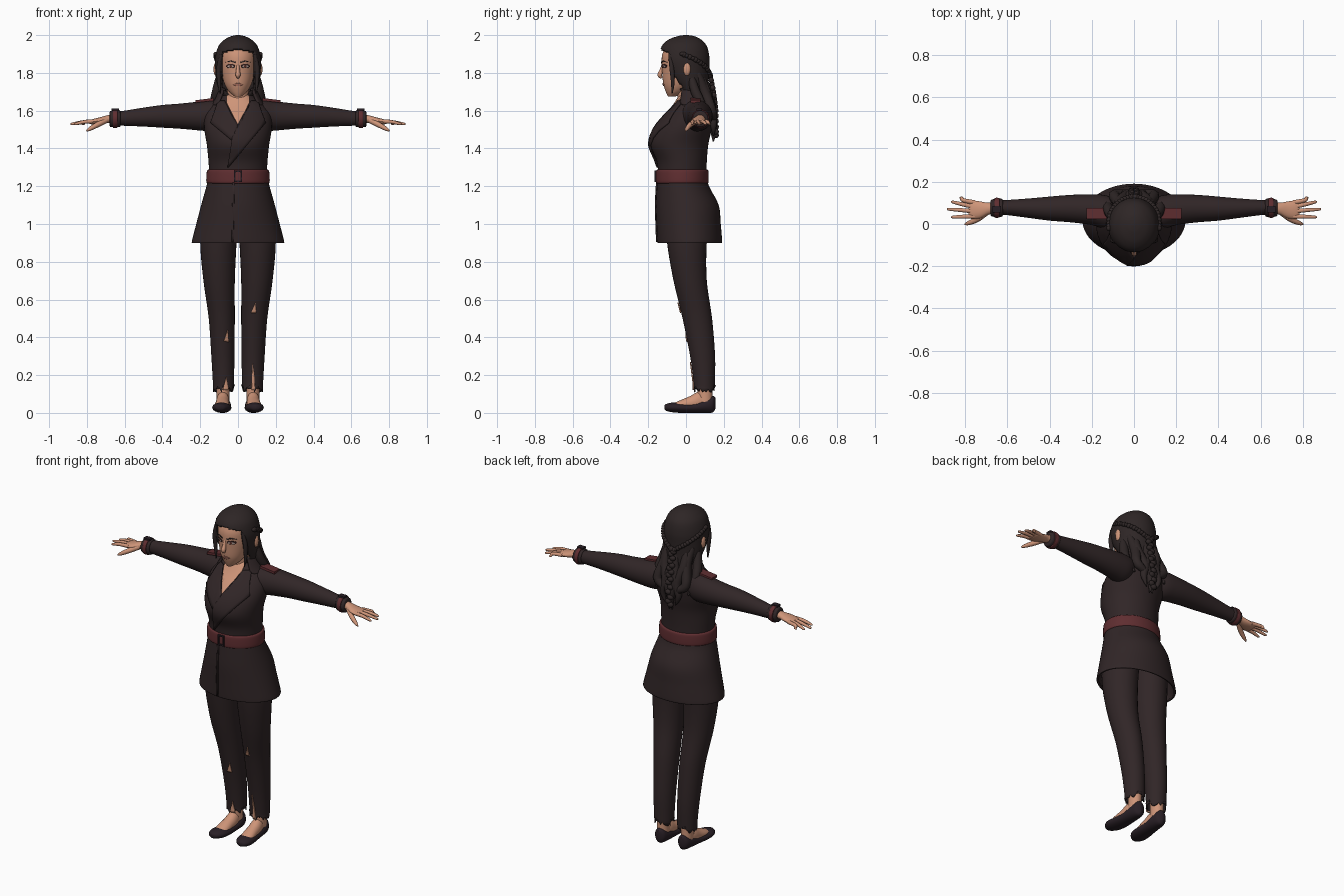
import bpy, bmesh, math, random
from mathutils import Vector
random.seed(4)

def material(name, col):
    m = bpy.data.materials.new(name)
    m.diffuse_color = (*col, 1)
    return m
CLOTH = material("dark cloth", (.030, .019, .020))
HAIR = material("dark hair", (.027, .019, .019))
MAROON = material("maroon leather", (.115, .027, .030))
SKIN = material("skin", (.62, .30, .19))
LIP = material("lips", (.42, .17, .12))
SHOE = material("shoe", (.022, .014, .019))
DARK = material("eye shadow", (.045, .018, .016))
WHITE = material("eye white", (.55, .45, .40))
IRIS = material("iris", (.12, .03, .02))

def finish(name, bm, mat, mirror=False, thick=0, offset=0):
    bmesh.ops.recalc_face_normals(bm, faces=bm.faces)
    me = bpy.data.meshes.new(name)
    bm.to_mesh(me)
    bm.free()
    me.materials.append(mat)
    ob = bpy.data.objects.new(name, me)
    bpy.context.collection.objects.link(ob)
    if thick:
        s = ob.modifiers.new("thickness", 'SOLIDIFY')
        s.thickness, s.offset = thick, offset
    if mirror:
        ob.modifiers.new("mirror", 'MIRROR')
    return ob

def dense(keys, steps=5):
    """Catmull-Rom interpolation of a short list of tuples."""
    k = [Vector(p) for p in keys]
    out = []
    for i in range(len(k) - 1):
        a, b, c, d = k[max(i - 1, 0)], k[i], k[i + 1], k[min(i + 2, len(k) - 1)]
        for s in range(steps):
            t = s / steps
            out.append(b + (c - a) * (t / 2) + (a * 2 - b * 5 + c * 4 - d) * (t * t / 2)
                       + (b * 3 - a - c * 3 + d) * (t ** 3 / 2))
    return out + [k[-1]]

def skin_rings(bm, rings, caps=True):
    n = len(rings[0])
    for r, q in zip(rings, rings[1:]):
        for i in range(n):
            bm.faces.new((r[i], r[(i + 1) % n], q[(i + 1) % n], q[i]))
    if caps:
        bm.faces.new(rings[0])
        bm.faces.new(rings[-1])

def loft(name, axis, secs, mat, n=32, caps=True, rag=0, keep=None, **kw):
    """Ellipse sections (t, centre a, centre b, radius a, radius b) along an axis."""
    bm = bmesh.new()
    rings = []
    for t, a, b, ra, rb in secs:
        ring = []
        for i in range(n):
            w = 2 * math.pi * i / n
            p, q = a + ra * math.cos(w), b + rb * math.sin(w)
            ring.append(bm.verts.new({'x': (t, p, q), 'y': (p, t, q), 'z': (p, q, t)}[axis]))
        rings.append(ring)
    if rag:
        for v in rings[-1]:
            v.co.z += random.uniform(-rag, rag)
    skin_rings(bm, rings, caps)
    if keep:
        bad = [f for f in bm.faces if not keep(f.calc_center_median())]
        bmesh.ops.delete(bm, geom=bad, context='FACES')
    return finish(name, bm, mat, **kw)

def tube(name, pts, mat, n=10, flat=1, **kw):
    """Round strand through points (x, y, z, radius)."""
    bm = bmesh.new()
    d = dense(pts, 4)
    rings = []
    for i, p in enumerate(d):
        dirn = (d[min(i + 1, len(d) - 1)] - d[max(i - 1, 0)]).to_3d().normalized()
        ref = Vector((0, 1, 0)) if abs(dirn.y) < .8 else Vector((0, 0, 1))
        u = dirn.cross(ref).normalized()
        v = dirn.cross(u)
        rings.append([bm.verts.new(p.to_3d() + p[3] * (u * math.cos(w) + v * flat * math.sin(w)))
                      for w in (2 * math.pi * k / n for k in range(n))])
    skin_rings(bm, rings)
    return finish(name, bm, mat, **kw)

def plate(name, secs, outline, mat, off=.004, thick=.006, **kw):
    """Thin panel, outlined in x and z, laid on the front of a vertical loft."""
    bm = bmesh.new()
    bm.faces.new([bm.verts.new((x, 0, z)) for x, z in outline])
    bmesh.ops.triangulate(bm, faces=bm.faces[:])
    bmesh.ops.subdivide_edges(bm, edges=bm.edges[:], cuts=5, use_grid_fill=True)
    for v in bm.verts:
        s = min(zip(secs, secs[1:]), key=lambda q: abs((q[0][0] + q[1][0]) / 2 - v.co.z))
        f = min(1, max(0, (v.co.z - s[0][0]) / (s[1][0] - s[0][0])))
        _, cx, cy, rx, ry = s[0].lerp(s[1], f)
        v.co.y = cy - ry * math.sqrt(max(0, 1 - ((v.co.x - cx) / rx) ** 2)) - off
    return finish(name, bm, mat, thick=thick, **kw)

def ellipse(x, z, a, b, n=14):
    return [(x + a * math.cos(2 * math.pi * i / n), z + b * math.sin(2 * math.pi * i / n)) for i in range(n)]

def ball(name, c, r, mat, **kw):
    bm = bmesh.new()
    bmesh.ops.create_uvsphere(bm, u_segments=14, v_segments=10, radius=1)
    for v in bm.verts:
        v.co = Vector(c) + Vector(v.co[i] * r[i] for i in range(3))
    return finish(name, bm, mat, **kw)

def box(name, c, s, mat, tilt=0, **kw):
    bm = bmesh.new()
    bmesh.ops.create_cube(bm, size=1)
    for v in bm.verts:
        v.co = Vector(v.co[i] * s[i] for i in range(3))
        v.co.z += tilt * v.co.x
        v.co += Vector(c)
    return finish(name, bm, mat, **kw)

# jacket body, lapels and open neckline
torso = dense([(1.25, 0, -.02, .152, .128), (1.33, 0, -.022, .156, .132), (1.42, 0, -.035, .165, .153),
               (1.50, 0, -.015, .178, .150), (1.57, 0, .015, .176, .128), (1.62, 0, .03, .15, .10),
               (1.66, 0, .035, .105, .078), (1.69, 0, .035, .065, .06)])
loft("jacket_body", 'z', torso, CLOTH, 48)
plate("neckline", torso, [(0, 1.525), (.03, 1.58), (.06, 1.64), (.06, 1.685), (-.06, 1.685), (-.06, 1.64), (-.03, 1.58)], SKIN)
plate("lapel_left", torso, [(0, 1.525), (.035, 1.58), (.068, 1.65), (.105, 1.65), (.125, 1.59), (.145, 1.535), (-.05, 1.30), (-.055, 1.30), (-.03, 1.46)],
      CLOTH, .009, .009)
plate("lapel_right", torso, [(0, 1.525), (-.035, 1.58), (-.068, 1.65), (-.105, 1.65), (-.125, 1.59), (-.145, 1.535), (-.03, 1.44)],
      CLOTH, .008, .008)
loft("collar", 'z', dense([(1.63, 0, .03, .135, .10), (1.665, 0, .03, .115, .092), (1.715, 0, .03, .092, .082)]),
     CLOTH, 48, caps=False, thick=.01, keep=lambda c: c.y > -.025)

# jacket skirt with front seam
skirt = dense([(1.26, 0, -.02, .155, .13), (1.20, 0, -.016, .167, .138), (1.10, 0, .007, .195, .166),
               (1.0, 0, .014, .221, .170), (.915, 0, .019, .243, .172), (.90, 0, .019, .244, .17)])
loft("jacket_skirt", 'z', skirt, CLOTH, 48, caps=False, thick=.012, offset=-1)
plate("skirt_seam", skirt, [(-.034, .905), (-.024, .905), (-.018, 1.22), (-.028, 1.22)], CLOTH)

# belt and buckle
loft("belt", 'z', dense([(1.215, 0, -.02, .160, .134), (1.225, 0, -.02, .168, .14), (1.278, 0, -.02, .165, .139),
                         (1.288, 0, -.02, .157, .132)]), MAROON, 48)
for x in (-.017, .017):
    box("buckle_side", (x, -.161, 1.253), (.008, .012, .062), SHOE)
for z in (1.226, 1.28):
    box("buckle_bar", (0, -.161, z), (.04, .012, .008), SHOE)

# sleeves, shoulder tabs, cuffs
loft("sleeve", 'x', dense([(.07, .05, 1.585, .06, .06), (.13, .055, 1.574, .08, .082), (.2, .068, 1.572, .073, .077),
                           (.3, .073, 1.571, .065, .067), (.4, .073, 1.57, .057, .06), (.5, .075, 1.566, .046, .05),
                           (.6, .078, 1.56, .036, .04), (.65, .078, 1.558, .034, .036)]), CLOTH, mirror=True)
box("shoulder_tab", (.178, .05, 1.654), (.095, .052, .014), MAROON, tilt=-.12, mirror=True)
loft("cuff", 'x', dense([(.622, .078, 1.558, .036, .038), (.63, .077, 1.558, .043, .045), (.672, .076, 1.556, .041, .043),
                         (.68, .076, 1.556, .034, .034)]), CLOTH, mirror=True)
loft("cuff_strap", 'x', dense([(.638, .077, 1.558, .043, .045), (.641, .077, 1.558, .047, .049), (.659, .077, 1.557, .047, .049),
                               (.662, .077, 1.557, .042, .044)]), MAROON, mirror=True)
box("cuff_buckle", (.65, .07, 1.606), (.04, .03, .01), SHOE, mirror=True)

# hands
loft("palm", 'x', dense([(.65, .076, 1.557, .028, .024), (.69, .073, 1.555, .028, .021), (.73, .067, 1.547, .04, .018),
                         (.77, .068, 1.541, .044, .014), (.785, .069, 1.539, .036, .009)]), SKIN, 20, mirror=True)
for base, tip, z in ((.102, .124, .828), (.081, .104, .868), (.060, .07, .887), (.036, .033, .868)):
    tube("finger", [(.755, base, 1.543, .011), (.81, (base + tip) / 2, 1.541, .010), (z - .01, tip, 1.530, .007), (z, tip, 1.528, .002)],
         SKIN, mirror=True)
tube("thumb", [(.70, .055, 1.548, .015), (.745, .022, 1.525, .014), (.785, .004, 1.503, .010), (.803, -.002, 1.492, .003)], SKIN, mirror=True)

# trousers with ragged hems and tears
leg_keys = [(1.08, .095, .01, .095, .12), (.9, .104, .005, .096, .105), (.7, .1, .022, .083, .088), (.5, .086, .06, .069, .078),
            (.3, .08, .088, .061, .066), (.16, .077, .097, .056, .056), (.13, .077, .097, .055, .055)]
leg = dense(leg_keys)
leg_r = dense([(z, -x, y, a, b) for z, x, y, a, b in leg_keys])
loft("trouser_leg", 'z', leg, CLOTH, caps=False, rag=.025, thick=.006, offset=-1, mirror=True)
plate("knee_tear", leg, [(.07, .53), (.095, .53), (.093, .585)], SKIN)
plate("shin_slit", leg, [(.072, .12), (.09, .12), (.086, .2), (.077, .27)], SKIN)
plate("shin_tear", leg_r, [(-.075, .38), (-.05, .375), (-.054, .44)], SKIN)
plate("hem_slit", leg_r, [(-.08, .12), (-.05, .12), (-.062, .19)], SKIN)

# ankles, feet and flat shoes
loft("ankle", 'z', dense([(.03, .079, .1, .034, .042), (.1, .079, .1, .034, .04), (.16, .078, .1, .036, .042), (.25, .078, .095, .042, .05)]),
     SKIN, 20, mirror=True)
loft("foot", 'y', dense([(-.07, .088, .035, .03, .015), (-.03, .085, .04, .038, .027), (.02, .082, .048, .036, .04),
                         (.07, .08, .06, .034, .052), (.13, .078, .06, .022, .04)]), SKIN, 20, mirror=True)
loft("shoe", 'y', dense([(-.115, .094, .03, .006, .008), (-.105, .093, .029, .028, .018), (-.07, .089, .029, .047, .026),
                         (-.02, .084, .027, .049, .027), (.04, .08, .028, .043, .028), (.10, .078, .038, .041, .038),
                         (.14, .077, .046, .032, .044), (.155, .077, .05, .01, .03)]), SHOE, 24, mirror=True)

# head, neck, ears, nose
head = dense([(1.675, 0, -.075, .018, .02), (1.70, 0, -.055, .047, .052), (1.74, 0, -.037, .071, .083), (1.80, 0, -.02, .088, .106),
              (1.85, 0, -.012, .095, .117), (1.90, 0, -.006, .097, .119), (1.95, 0, 0, .08, .1), (1.985, 0, 0, .03, .04)])
loft("head", 'z', head, SKIN, 40)
loft("neck", 'z', dense([(1.58, 0, .02, .075, .07), (1.66, 0, .015, .06, .06), (1.78, 0, .0, .054, .058)]), SKIN)
ball("ear", (.116, .005, 1.82), (.014, .02, .036), SKIN, mirror=True)
tube("nose", [(0, -.120, 1.85, .007), (0, -.130, 1.815, .010), (0, -.139, 1.788, .013), (0, -.128, 1.774, .006)], SKIN)

# face details
plate("eye_shadow", head, ellipse(.039, 1.836, .024, .011), DARK, .001, .003, mirror=True)
plate("eye_white", head, ellipse(.039, 1.834, .017, .006), WHITE, .003, .002, mirror=True)
plate("iris", head, ellipse(.038, 1.834, .006, .006), IRIS, .0045, .002, mirror=True)
plate("eyebrow", head, [(.014, 1.851), (.04, 1.860), (.066, 1.856), (.04, 1.866), (.014, 1.859)], HAIR, .002, .004, mirror=True)
plate("lips", head, [(-.026, 1.738), (-.01, 1.730), (.01, 1.730), (.026, 1.738), (.008, 1.746), (0, 1.744), (-.008, 1.746)], LIP, .002, .004)

# hair cap with an opening for the face
cap = dense([(1.68, 0, .045, .095, .075), (1.76, 0, .015, .115, .105), (1.82, 0, -.001, .121, .124), (1.88, 0, -.008, .121, .132),
             (1.94, 0, -.009, .104, .120), (1.975, 0, -.006, .073, .088), (1.994, 0, 0, .036, .045), (2.0, 0, 0, .008, .01)], 8)
loft("hair_cap", 'z', cap, HAIR, 72, thick=.014, offset=-1,
     keep=lambda c: not (c.y < -.02 and abs(c.x) < .093 and c.z < 1.925 - 2.2 * c.x ** 2))

# locks beside the face and down the back
tube("face_lock", [(.088, -.085, 1.90, .008), (.101, -.076, 1.83, .013), (.10, -.07, 1.75, .010), (.094, -.074, 1.69, .003)], HAIR, mirror=True)
tube("shoulder_lock", [(.10, .03, 1.77, .02), (.112, .05, 1.70, .026), (.125, .085, 1.63, .022), (.105, .13, 1.54, .005)], HAIR, mirror=True)
for i, x in enumerate((-.085, -.052, -.018, .018, .052, .085)):
    w = .013 * (-1) ** i
    end = 1.42 + abs(x) * .9
    tube("back_lock", [(x, .085 - abs(x) * .3, 1.80, .02), (x + w, .115 - abs(x) * .2, 1.70, .028), (x * .95 - w, .136, 1.60, .026),
                       (x * .75 + w, .145, end + .06, .018), (x * .6, .145, end, .003)], HAIR)

# braids: rows of small beads
side = dense([(.118, -.02, 1.90), (.112, .05, 1.87), (.07, .105, 1.83), (.012, .128, 1.79)], 5)
for i, p in enumerate(side):
    ball("side_braid", p, (.013, .014, .014 if i % 2 else .011), HAIR, mirror=True)
for i, p in enumerate(dense([(0, .128, 1.79), (0, .145, 1.70), (0, .158, 1.60), (0, .16, 1.47)], 5)):
    ball("back_braid", (p.x + .007 * (-1) ** i, p.y, p.z), (.019, .014, .016), HAIR)

# smooth shading with crisp edges
bpy.ops.object.select_all(action='SELECT')
bpy.context.view_layer.objects.active = bpy.data.objects["head"]
bpy.ops.object.shade_smooth_by_angle(angle=math.radians(40))
